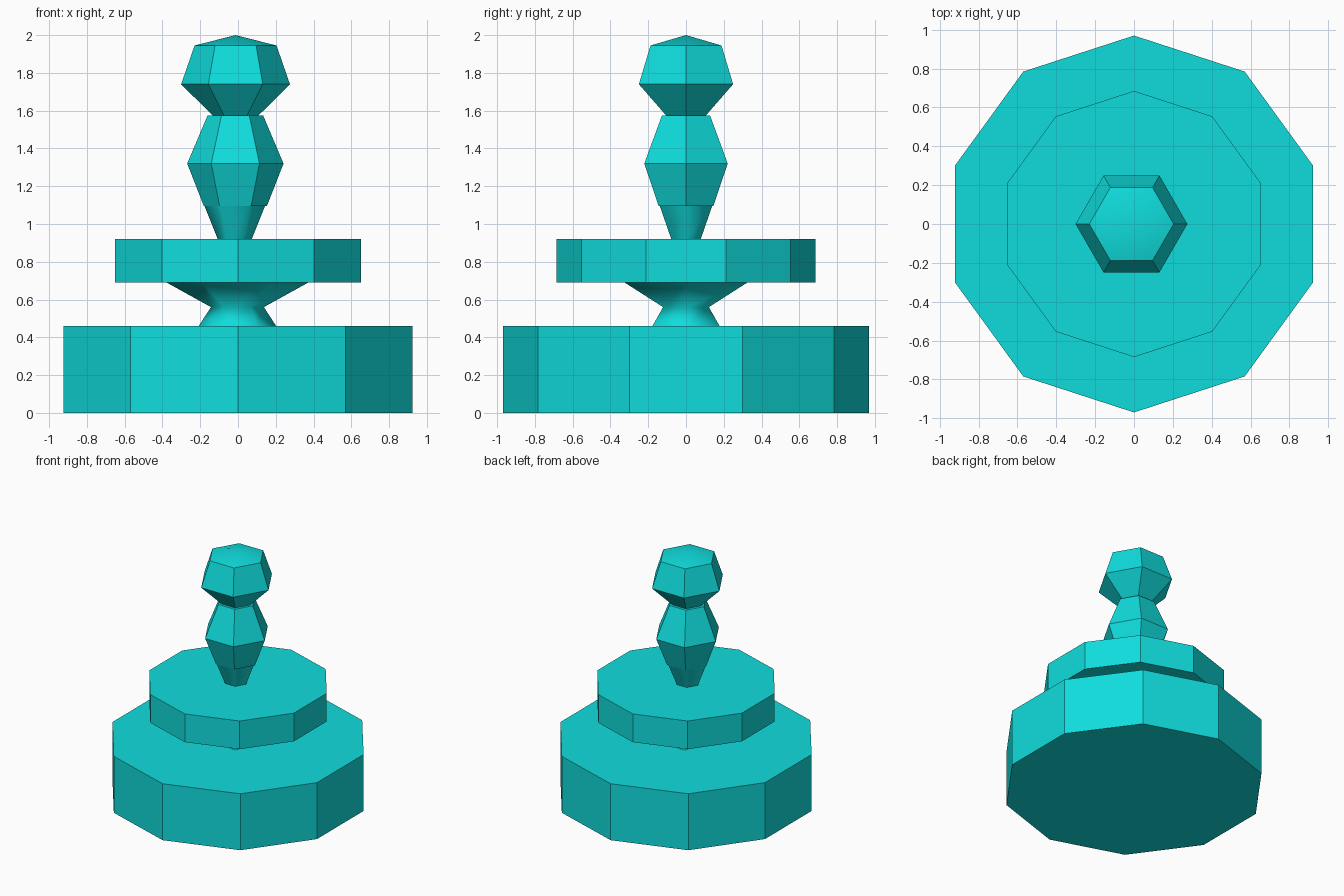
import bpy
import bmesh
from math import cos, sin, pi, radians

cube = bpy.data.objects.get("Cube")
if cube:
    bpy.data.objects.remove(cube)

# One colour for the whole model
teal = bpy.data.materials.new("bright_teal")
teal.use_nodes = True
colour = (0.005, 0.72, 0.72, 1)
teal.diffuse_color = colour
teal.node_tree.nodes["Principled BSDF"].inputs["Base Color"].default_value = colour


def lathe(name, profile, sides, turn=0.0, x=0.0, capped=True, sharp=30):
    """Stack polygon rings from (radius, height) pairs; radius 0 is a point."""
    bm = bmesh.new()
    rings = []
    for r, z in profile:
        count = sides if r else 1
        angles = [turn + 2 * pi * i / sides for i in range(count)]
        rings.append([bm.verts.new((r * cos(a), r * sin(a), z)) for a in angles])
    for low, high in zip(rings, rings[1:]):
        for i in range(sides):
            j = (i + 1) % sides
            if len(high) == 1:
                bm.faces.new((low[i], low[j], high[0]))
            else:
                bm.faces.new((low[i], low[j], high[j], high[i]))
    if capped:
        bm.faces.new(rings[0][::-1])
        if len(rings[-1]) > 1:
            bm.faces.new(rings[-1])
    for face in bm.faces:
        face.smooth = True
    mesh = bpy.data.meshes.new(name)
    bm.to_mesh(mesh)
    bm.free()
    mesh.set_sharp_from_angle(angle=radians(sharp))
    mesh.materials.append(teal)
    obj = bpy.data.objects.new(name, mesh)
    obj.location.x = x
    bpy.context.collection.objects.link(obj)
    return obj


# Ten-sided tiers, with a corner facing front
lathe("base_tier", [(0.97, 0), (0.97, 0.46)], 10, turn=pi / 2)
lathe("upper_tier", [(0.685, 0.69), (0.685, 0.92)], 10, turn=pi / 2)

# Six-sided smooth supports, open where they meet other parts
lathe("waist", [(0.205, 0.46), (0.14, 0.56), (0.375, 0.69)], 6,
      x=-0.003, capped=False, sharp=180)
lathe("stem", [(0.09, 0.92), (0.16, 1.095)], 6,
      x=-0.017, capped=False, sharp=180)

# Six-sided faceted finial
lathe("finial_body", [(0.167, 1.095), (0.255, 1.32), (0.147, 1.575)], 6, x=-0.014)
lathe("finial_head", [(0.122, 1.575), (0.288, 1.74), (0.217, 1.945), (0, 2)], 6,
      x=-0.013)
